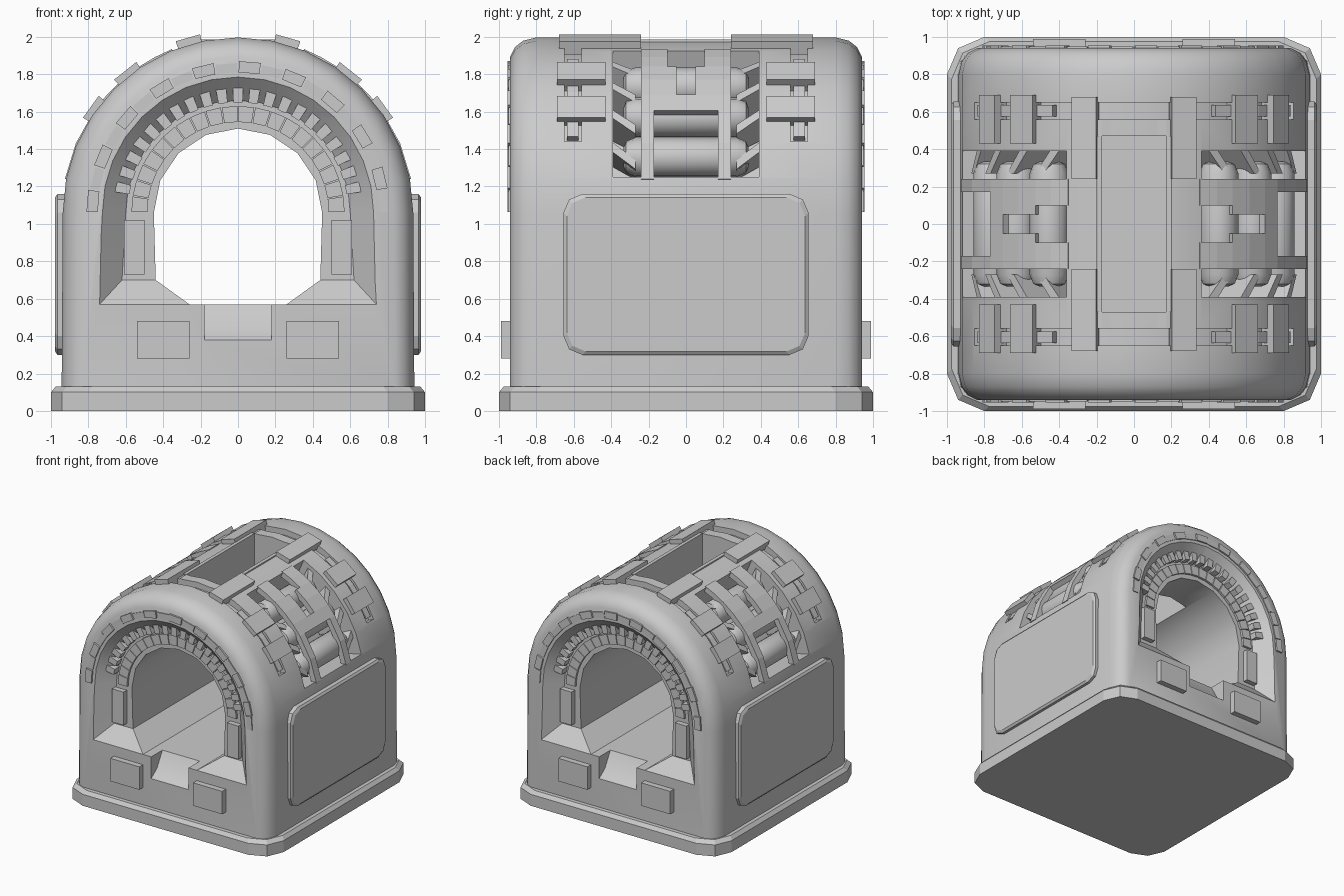
import bpy, bmesh
from math import radians, sin, cos, pi

if "Cube" in bpy.data.objects:
    bpy.data.objects.remove(bpy.data.objects["Cube"])

CZ = 1.06  # height of the common arch centre


def loft(bm, rings):
    vs = [[bm.verts.new(p) for p in r] for r in rings]
    n = len(vs[0])
    for a, b in zip(vs, vs[1:]):
        for i in range(n):
            j = (i + 1) % n
            bm.faces.new((a[i], a[j], b[j], b[i]))
    bm.faces.new(vs[0])
    bm.faces.new(vs[-1])


def finish(bm, name, mirror=(False, False), smooth=False):
    bmesh.ops.recalc_face_normals(bm, faces=bm.faces)
    me = bpy.data.meshes.new(name)
    bm.to_mesh(me)
    bm.free()
    ob = bpy.data.objects.new(name, me)
    bpy.context.collection.objects.link(ob)
    if any(mirror):
        m = ob.modifiers.new("Mirror", 'MIRROR')
        m.use_axis = (mirror[0], mirror[1], False)
        m.use_mirror_merge = False
    if smooth:
        shade(ob)
    return ob


def shade(ob):
    bpy.ops.object.select_all(action='DESELECT')
    ob.select_set(True)
    bpy.context.view_layer.objects.active = ob
    bpy.ops.object.shade_smooth_by_angle(angle=radians(28))


def box(bm, x0, x1, y0, y1, z0, z1):
    loft(bm, [[(x0, y, z0), (x1, y, z0), (x1, y, z1), (x0, y, z1)] for y in (y0, y1)])


def arc_block(bm, r0, r1, a0, a1, y0, y1, n=1, twist=0):
    # ring sector about the arch centre, angles in degrees
    rings = []
    for y, t in ((y0, 0), (y1, twist)):
        A = [radians(a0 + t + (a1 - a0) * i / n) for i in range(n + 1)]
        rings.append([(r1 * cos(a), y, CZ + r1 * sin(a)) for a in A] +
                     [(r0 * cos(a), y, CZ + r0 * sin(a)) for a in reversed(A)])
    loft(bm, rings)


def arch(y, r, feet, n):
    # closed arch outline: right feet, arc, mirrored left feet
    pts = list(feet) + [(r * cos(pi * i / n), CZ + r * sin(pi * i / n)) for i in range(n + 1)]
    pts += [(-x, z) for x, z in reversed(feet)]
    return [(x, y, z) for x, z in pts]


def cut(target, bm, name, mirror=(False, False)):
    c = finish(bm, name, mirror)
    c.hide_render = True
    m = target.modifiers.new(name, 'BOOLEAN')
    m.object, m.operation, m.solver = c, 'DIFFERENCE', 'EXACT'
    bpy.context.view_layer.objects.active = target
    bpy.ops.object.modifier_apply(modifier=name)
    bpy.data.objects.remove(c)


def plate_outline(hx, hy, c):
    # rectangle with two-step rounded corners
    k = c * 0.3
    q = [(hx, hy - c), (hx - k, hy - k), (hx - c, hy)]
    return (q + [(-x, y) for x, y in reversed(q)] + [(-x, -y) for x, y in q] +
            [(x, -y) for x, y in reversed(q)])


# base plinth
bm = bmesh.new()
loft(bm, [[(x, y, z) for x, y in plate_outline(h, h, 0.2)]
          for h, z in ((1, 0), (1, 0.1), (0.975, 0.13))])
finish(bm, "base_plinth")

# vaulted body with rounded end edges
bm = bmesh.new()
half = [(-0.94, 0.835), (-0.915, 0.885), (-0.87, 0.92), (-0.80, 0.937)]
loft(bm, [arch(y, r, [(r + 0.006, 0.1)], 16)
          for y, r in half + [(-y, r) for y, r in reversed(half)]])
body = finish(bm, "vault_body")

# tunnel
bm = bmesh.new()
loft(bm, [arch(y, 0.45, [(0.26, 0.57), (0.44, 0.70)], 8) for y in (-1.1, 1.1)])
cut(body, bm, "tunnel_cutter")

# tapered portal recesses
bm = bmesh.new()
loft(bm, [arch(y, 0.725 - 0.125 * t, [(0.74 - 0.12 * t, 0.57 + 0.13 * t)], 16)
          for y, t in ((-1.0, -0.5), (-0.82, 1))])
cut(body, bm, "portal_cutter", (False, True))

# sill ramps
bm = bmesh.new()
loft(bm, [[(x, -0.98, 0.37), (x, -0.94, 0.38), (x, -0.86, 0.44), (x, -0.78, 0.58), (x, -0.98, 0.72)]
          for x in (-0.18, 0.18)])
cut(body, bm, "sill_cutter", (False, True))

# roller bays on both shoulders
bm = bmesh.new()
arc_block(bm, 0.67, 1.1, 11.7, 67.3, -0.39, 0.39, 6)
cut(body, bm, "bay_cutter", (True, False))

# rail grooves over the roof
bm = bmesh.new()
arc_block(bm, 0.885, 1.1, 24, 156, 0.56, 0.65, 16)
cut(body, bm, "groove_cutter", (False, True))

# roof slot
bm = bmesh.new()
box(bm, -0.17, 0.17, -0.47, 0.47, 1.3, 2.2)
cut(body, bm, "slot_cutter")
shade(body)

# roof slot frame
bm = bmesh.new()
for s in (-1, 1):
    box(bm, -0.17, 0.17, min(s * 0.47, s * 0.56), max(s * 0.47, s * 0.56), 1.9, 1.985)
    box(bm, min(s * 0.17, s * 0.2), max(s * 0.17, s * 0.2), -0.47, 0.47, 1.9, 1.985)
finish(bm, "slot_frame")

# roof beams
bm = bmesh.new()
arc_block(bm, 0.9, 0.975, 70, 78, 0.24, 0.68)
finish(bm, "roof_beams", (True, True))

# rail clips with wide jaws and a narrow stem
bm = bmesh.new()
for a0, a1 in ((31.5, 40), (47, 56)):
    arc_block(bm, 0.89, 0.972, a0, a1, 0.43, 0.69)
arc_block(bm, 0.87, 0.93, 26, 62, 0.575, 0.635, 4)
finish(bm, "rail_clips", (True, True))

# rollers with rounded ends
bm = bmesh.new()
ends = [(-0.335, 0.05), (-0.32, 0.085), (-0.27, 0.105)]
for a in (21.5, 39, 56):
    cx, cz = 0.81 * cos(radians(a)), CZ + 0.81 * sin(radians(a))
    loft(bm, [[(cx + r * cos(pi * i / 8), y, cz + r * sin(pi * i / 8)) for i in range(16)]
              for y, r in ends + [(-y, r) for y, r in reversed(ends)]])
finish(bm, "rollers", (True, False), True)

# bay straps, stepped wider towards the middle, with a bridge
bm = bmesh.new()
for s in (-1, 1):
    for inner, a0, a1 in ((0.17, 11, 35.5), (0.05, 42, 56), (0.10, 56, 68)):
        y0, y1 = sorted((s * inner, s * 0.24))
        arc_block(bm, 0.895, 0.943, a0, a1, y0, y1, 2)
arc_block(bm, 0.895, 0.943, 35.5, 42, -0.24, 0.24)
finish(bm, "bay_straps", (True, False))

# slanted fins beside the rollers
bm = bmesh.new()
for a in (15, 28, 41, 54):
    arc_block(bm, 0.68, 0.90, a, a + 3.5, 0.27, 0.39, 1, 6)
finish(bm, "bay_fins", (True, True))

# portal teeth
bm = bmesh.new()
for i in range(21):
    a = 12 + 156 * i / 20
    arc_block(bm, 0.59, 0.725, a - 2.4, a + 2.4, -0.885, -0.81)
finish(bm, "portal_teeth", (False, True))

# inner and outer arch stones
bm = bmesh.new()
for i in range(20):
    a = 9 * i
    arc_block(bm, 0.485, 0.57, a + 0.3, a + 8.7, -0.84, -0.81)
    t = 0.81 if i % 2 else 0.80
    arc_block(bm, 0.75, t, a + 0.3, a + 8.7, -0.955 if i % 2 else -0.948, -0.92)
finish(bm, "arch_stones", (False, True))

# portal jamb panels and lower front blocks
bm = bmesh.new()
box(bm, 0.50, 0.61, -0.865, -0.80, 0.73, 1.02)
box(bm, 0.26, 0.54, -0.99, -0.92, 0.28, 0.48)
finish(bm, "portal_blocks", (True, True))

# side panels with bevelled rim
bm = bmesh.new()
loft(bm, [[(x, y, z + 0.73) for y, z in plate_outline(0.655 - d, 0.43 - d, 0.1)]
          for x, d in ((0.92, 0), (0.965, 0), (0.978, 0.018))])
finish(bm, "side_panels", (True, False))
